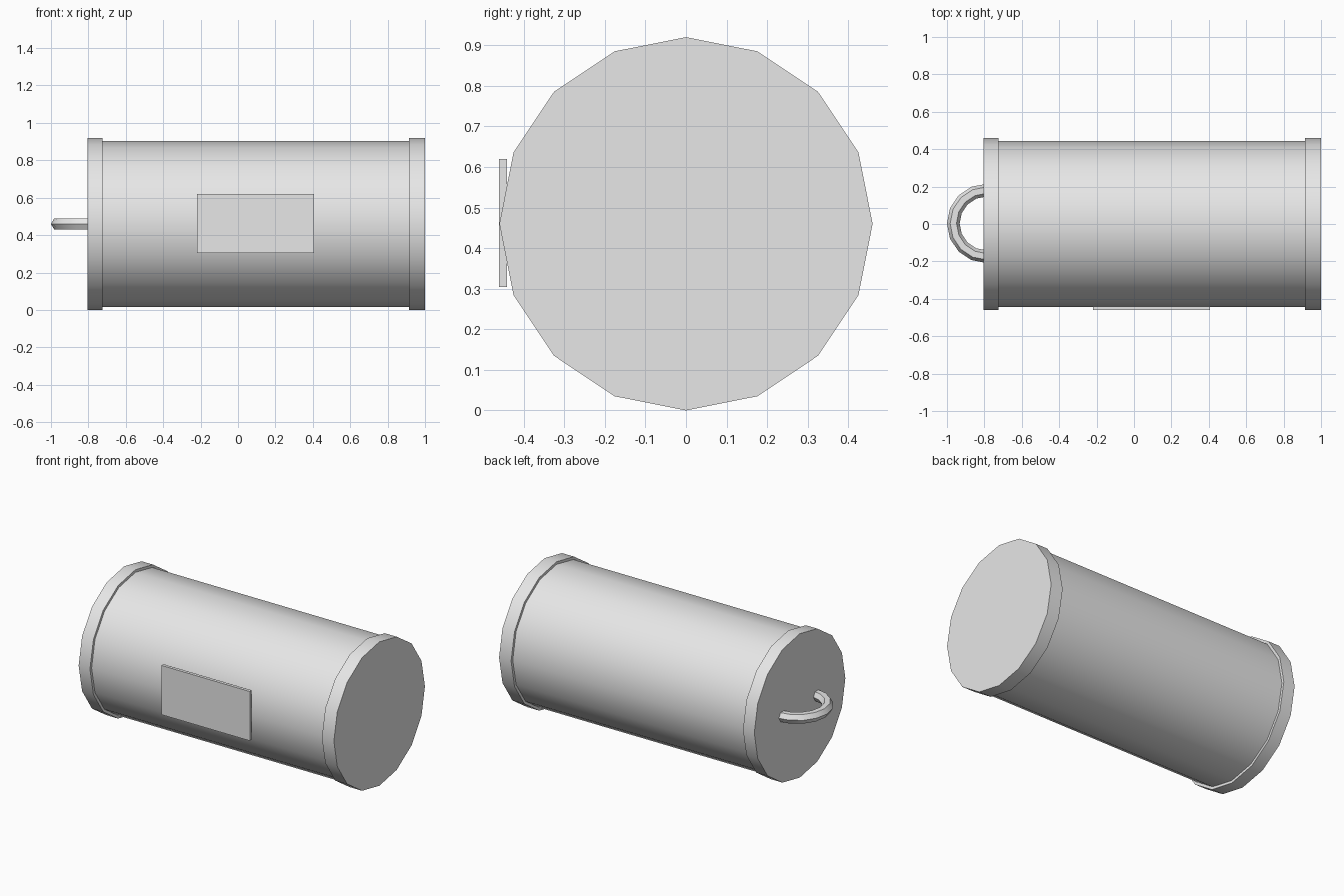
import bpy, bmesh, math
from mathutils import Matrix

if "Cube" in bpy.data.objects:
    bpy.data.objects.remove(bpy.data.objects["Cube"])

CY, CZ = 0.0, 0.46   # barrel axis

grey = bpy.data.materials.new("light grey")
grey.diffuse_color = (0.8, 0.8, 0.8, 1)
grey.use_nodes = True
grey.node_tree.nodes["Principled BSDF"].inputs["Base Color"].default_value = grey.diffuse_color


def finish(ob, name):
    ob.name = name
    ob.data.materials.append(grey)
    bpy.ops.object.shade_smooth_by_angle(angle=math.radians(30))
    return ob


def drum(name, x0, x1, radius):
    """16-sided cylinder lying along x, with a corner pointing straight up."""
    bpy.ops.mesh.primitive_cylinder_add(vertices=16, radius=radius, depth=x1 - x0)
    ob = bpy.context.object
    ob.data.transform(Matrix.Translation(((x0 + x1) / 2, CY, CZ))
                      @ Matrix.Rotation(math.pi / 2, 4, 'Y'))
    return finish(ob, name)


# barrel and its two end rims
drum("barrel", -0.76, 0.96, 0.443)
drum("left_rim", -0.805, -0.725, 0.46)
drum("right_rim", 0.915, 1.0, 0.46)

# label plate on the front
bpy.ops.mesh.primitive_cube_add(size=1)
plate = bpy.context.object
plate.data.transform(Matrix.Translation((0.0935, -0.451, 0.462))
                     @ Matrix.Diagonal((0.625, 0.02, 0.315, 1)))
finish(plate, "front_plate")

# half-ring handle on the left end
bpy.ops.mesh.primitive_torus_add(major_segments=16, minor_segments=6,
                                 major_radius=0.178, minor_radius=0.034)
handle = bpy.context.object
handle.data.transform(Matrix.Translation((-0.788, 0.003, CZ)))
bm = bmesh.new()
bm.from_mesh(handle.data)
bmesh.ops.bisect_plane(bm, geom=bm.verts[:] + bm.edges[:] + bm.faces[:],
                       plane_co=(-0.79, 0, 0), plane_no=(1, 0, 0), clear_outer=True)
bmesh.ops.holes_fill(bm, edges=[e for e in bm.edges if e.is_boundary])
bm.to_mesh(handle.data)
bm.free()
finish(handle, "handle")
